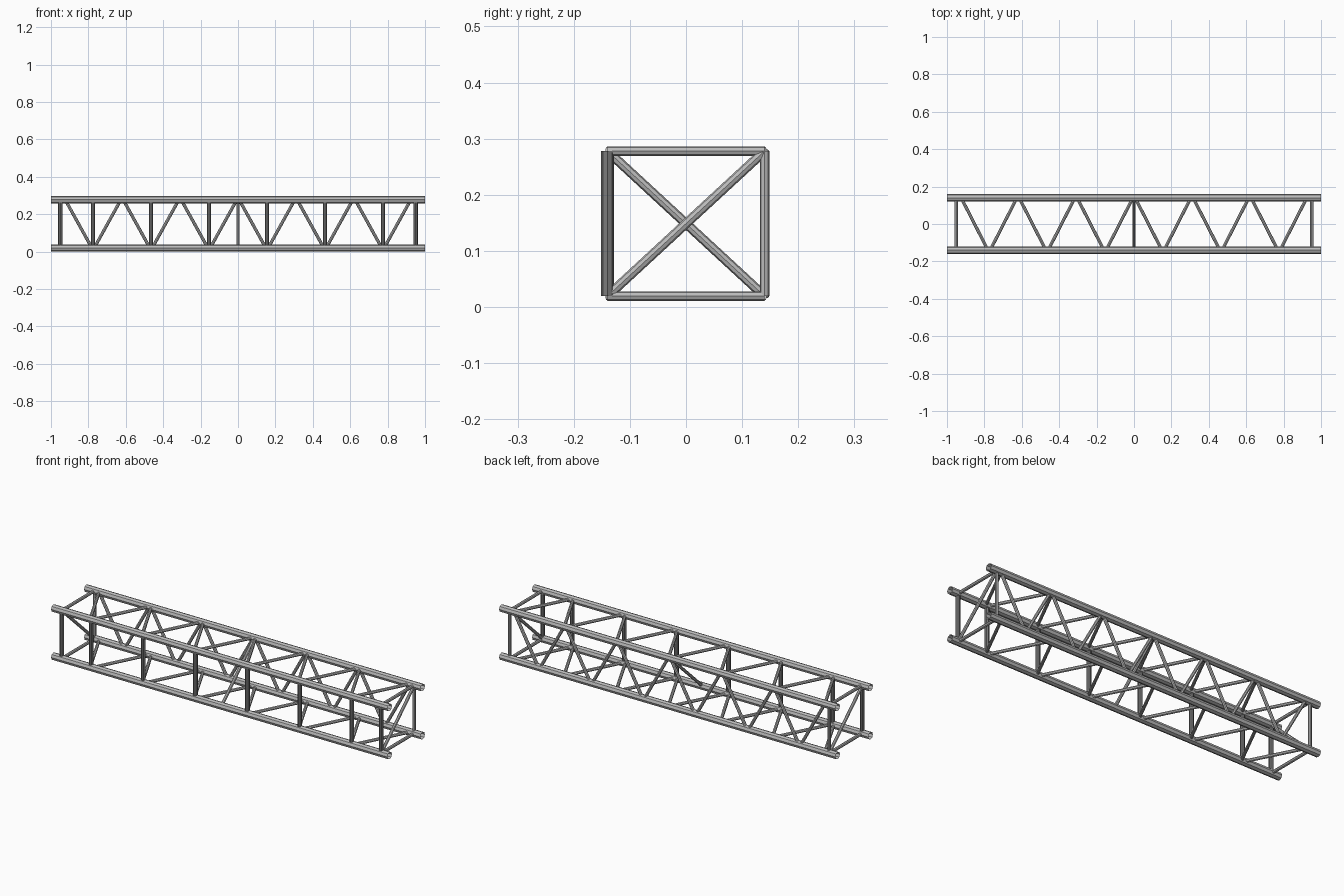
import bpy
import bmesh
from mathutils import Vector, Matrix

if "Cube" in bpy.data.objects:
    bpy.data.objects.remove(bpy.data.objects["Cube"], do_unlink=True)


def make_material(name, grey):
    mat = bpy.data.materials.new(name)
    mat.use_nodes = True
    colour = (grey, grey, grey, 1)
    mat.diffuse_color = colour
    mat.node_tree.nodes["Principled BSDF"].inputs["Base Color"].default_value = colour
    return mat


steel = make_material("grey steel", 0.5)
dark_steel = make_material("dark steel", 0.2)


def tubes(name, segments, radius, mat, sides=8):
    """One object made of open-ended tubes, each between two points."""
    bm = bmesh.new()
    for start, end in segments:
        a, b = Vector(start), Vector(end)
        axis = b - a
        turn = axis.to_track_quat("Z", "Y").to_matrix().to_4x4()
        place = Matrix.Translation((a + b) / 2) @ turn
        bmesh.ops.create_cone(bm, cap_ends=False, segments=sides, radius1=radius,
                              radius2=radius, depth=axis.length, matrix=place)
    mesh = bpy.data.meshes.new(name)
    bm.to_mesh(mesh)
    bm.free()
    mesh.materials.append(mat)
    obj = bpy.data.objects.new(name, mesh)
    bpy.context.collection.objects.link(obj)


SIDE = 0.14               # distance of the chords from the centre line
LOW, HIGH = 0.0195, 0.278  # chord heights
CHORD_R, BAR_R, POST_R = 0.0195, 0.0085, 0.0117
PITCH, GAP, END = 0.155, 0.006, 0.95

# Four long chords
for y, depth_name in ((-SIDE, "front"), (SIDE, "back")):
    for z, height_name in ((LOW, "bottom"), (HIGH, "top")):
        tubes(f"{height_name}_{depth_name}_chord", [((-1, y, z), (1, y, z))], CHORD_R, steel)


def zigzag(outer, inner):
    """Lacing between two (y, z) lines; it starts and ends on the outer one."""
    bars = []
    for i in range(-6, 6):
        first, second = (outer, inner) if i % 2 == 0 else (inner, outer)
        bars.append(((i * PITCH + GAP, *first), ((i + 1) * PITCH - GAP, *second)))
    return bars


# Lacing on the top, bottom and back faces
tubes("top_lacing", zigzag((SIDE, HIGH), (-SIDE, HIGH)), BAR_R, steel)
tubes("bottom_lacing", zigzag((SIDE, LOW), (-SIDE, LOW)), BAR_R, steel)
tubes("back_lacing", zigzag((SIDE, HIGH), (SIDE, LOW)), BAR_R, steel)

# Upright posts of the front face
post_places = [-END] + [i * PITCH for i in range(-5, 6, 2)] + [END]
tubes("front_posts", [((x, -SIDE, LOW), (x, -SIDE, HIGH)) for x in post_places],
      POST_R, dark_steel)

# End frames
tubes("back_end_posts", [((x, SIDE, LOW), (x, SIDE, HIGH)) for x in (-END, END)],
      BAR_R, steel)
tubes("end_struts", [((x, -SIDE, z), (x, SIDE, z)) for x in (-END, END) for z in (LOW, HIGH)],
      BAR_R, steel)

# Diagonal braces across the section
tubes("cross_braces", [((x, -SIDE, LOW), (x, SIDE, HIGH)) for x in (0, END)]
      + [((-END, -SIDE, HIGH), (-END, SIDE, LOW))], BAR_R, steel)
